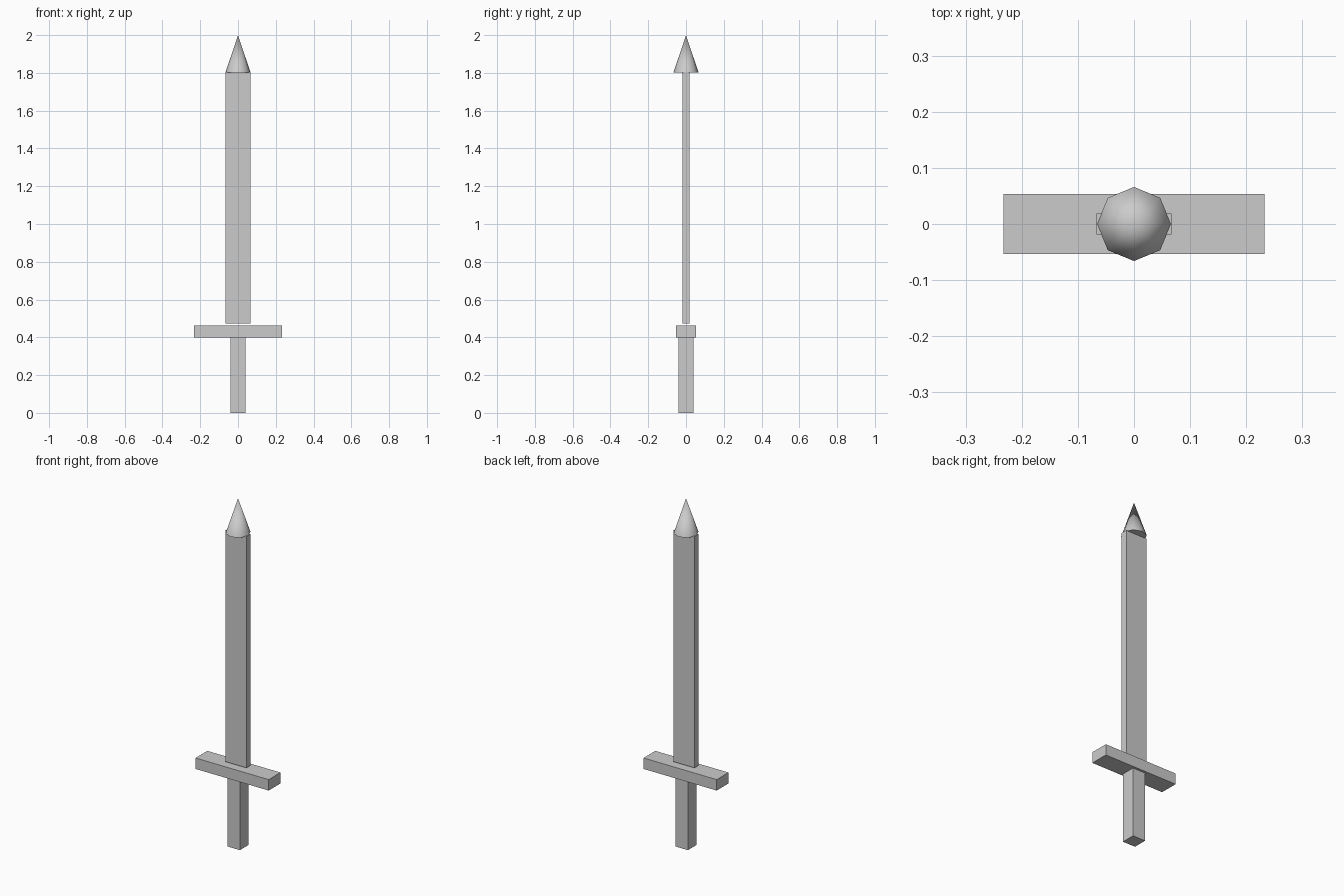
import bpy
import math

if "Cube" in bpy.data.objects:
    bpy.data.objects.remove(bpy.data.objects["Cube"], do_unlink=True)

# Single plain metal colour
GREY = (0.6, 0.6, 0.6, 1.0)
metal = bpy.data.materials.new("light_grey")
metal.use_nodes = True
metal.diffuse_color = GREY
metal.node_tree.nodes["Principled BSDF"].inputs["Base Color"].default_value = GREY


def finish(name):
    obj = bpy.context.object
    obj.name = obj.data.name = name
    obj.data.materials.append(metal)
    return obj


def box(name, width, depth, bottom, top):
    """Centred block spanning bottom to top."""
    bpy.ops.mesh.primitive_cube_add(size=1, location=(0, 0, (bottom + top) / 2))
    bpy.context.object.scale = (width, depth, top - bottom)
    bpy.ops.object.transform_apply(location=False, rotation=False, scale=True)
    return finish(name)


# Hilt
box("grip", 0.08, 0.08, 0, 0.4)
box("crossguard", 0.466, 0.107, 0.4, 0.463)

# Flat blade, floating just clear of the crossguard
box("blade", 0.134, 0.038, 0.473, 1.805)

# Eight-sided point, smooth sides with a crisp base
TIP_BOTTOM, TIP_TOP = 1.803, 2.0
bpy.ops.mesh.primitive_cone_add(vertices=8, radius1=0.066, radius2=0,
                                depth=TIP_TOP - TIP_BOTTOM,
                                location=(0, 0, (TIP_BOTTOM + TIP_TOP) / 2))
finish("blade_tip")
bpy.ops.object.shade_smooth_by_angle(angle=math.radians(60))
